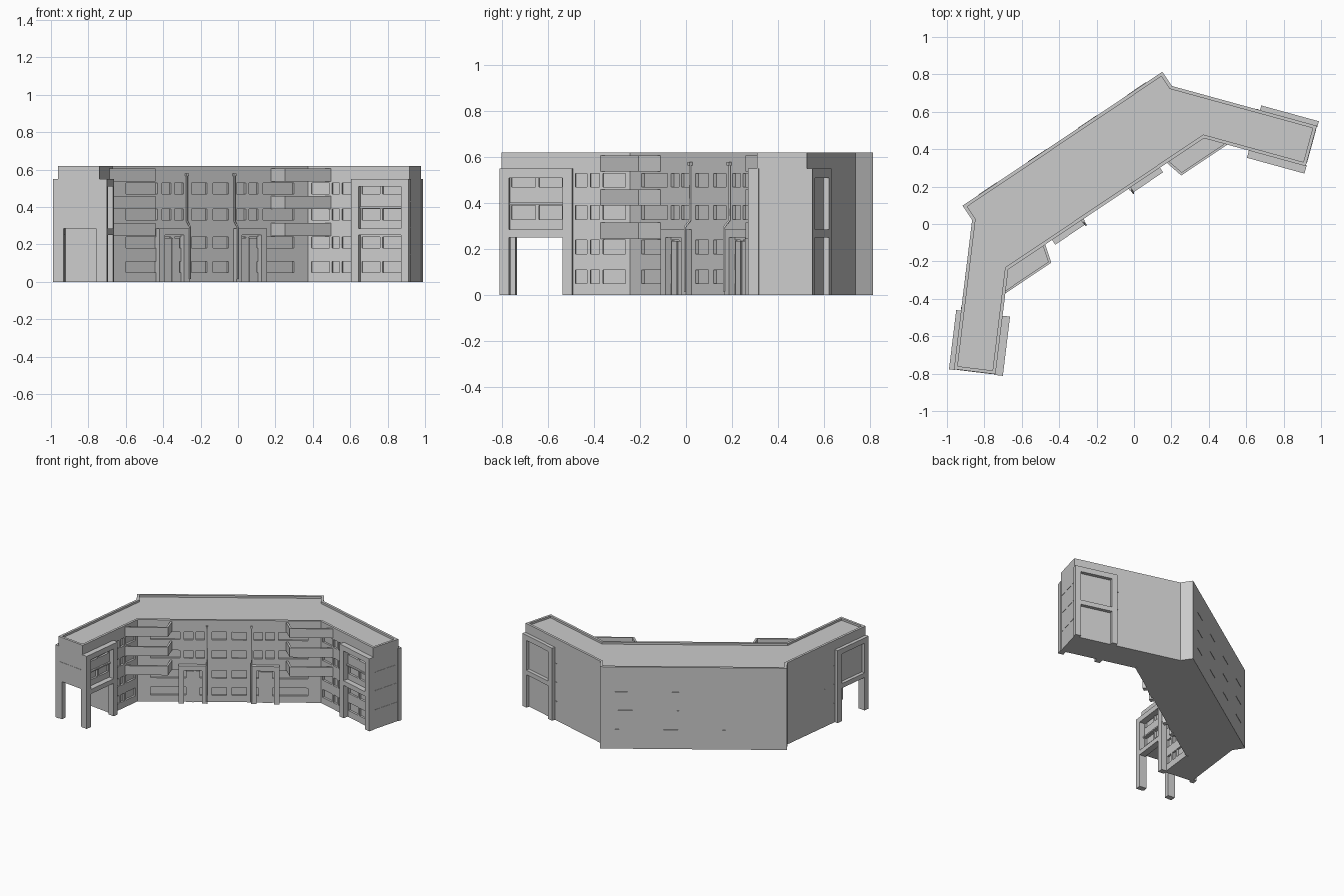
import bpy, bmesh, math
from mathutils import Vector

if "Cube" in bpy.data.objects:
    bpy.data.objects.remove(bpy.data.objects["Cube"])

# Local plan: s along the main block, t out of its front wall, z up
ANG = math.radians(33.85)
U = Vector((math.cos(ANG), math.sin(ANG)))
N = Vector((math.sin(ANG), -math.cos(ANG)))
F = Vector((-0.156, 0.118))
WA = math.radians(40.8)
SW, CW = math.sin(WA), math.cos(WA)
END, OPEN_W = 0.565, 0.27
ROWS = [(0.05, 0.11), (0.18, 0.24), (0.33, 0.39), (0.47, 0.53)]
ROOF, TOP, DECK = 0.605, 0.62, 0.285
parts = {}


def main(s, t):
    return (s, t)


def wing(side):
    # w runs along the wing, p across it towards the outside
    return lambda w, p: (side * (0.643 + SW * w + CW * p), CW * w - SW * p)


def prism(name, pts, z0, z1):
    bm = parts.setdefault(name, bmesh.new())
    rings = []
    for z in (z0, z1):
        rings.append([bm.verts.new((*(F + U * s + N * t), z)) for s, t in pts])
    lo, hi = rings
    faces = [bm.faces.new(lo), bm.faces.new(hi)]
    for i in range(len(pts)):
        j = (i + 1) % len(pts)
        faces.append(bm.faces.new((lo[i], lo[j], hi[j], hi[i])))
    bmesh.ops.recalc_face_normals(bm, faces=faces)


def block(name, f, a0, a1, b0, b1, z0, z1):
    prism(name, [f(a0, b0), f(a1, b0), f(a1, b1), f(a0, b1)], z0, z1)


def inset(pts, d):
    out = []
    for i, p in enumerate(pts):
        a, b, c = Vector(pts[i - 1]), Vector(p), Vector(pts[(i + 1) % len(pts)])
        d1, d2 = (b - a).normalized(), (c - b).normalized()
        n1, n2 = Vector((-d1.y, d1.x)), Vector((-d2.y, d2.x))
        m = n1 + n2
        out.append(tuple(b + m * (d / (1 + n1.dot(n2)))))
    return out


def outline(depth, left_end=END):
    # counter-clockwise in (s, t)
    L, R = wing(-1), wing(1)
    t, p = 0.012 - depth, depth - 0.018
    s = 0.643 + (p + SW * t) / CW
    return [(-0.643, -0.407), (0.643, -0.407), (0.643, -0.315), R(END, 0.206), R(END, p),
            (s, t), (-s, t), L(left_end, p), L(left_end, 0.206), (-0.643, -0.315)]


def facade(name, f, a0, a1, b0, b1, windows, zmin=0.0):
    # spandrel bands, and piers between the recessed windows
    z = zmin
    for r0, r1 in [r for r in ROWS if r[0] > zmin]:
        block(name, f, a0, a1, b0, b1, z, r0)
        x = a0
        for w0, w1 in windows:
            block(name, f, x, w0, b0, b1, r0, r1)
            x = w1
        block(name, f, x, a1, b0, b1, r0, r1)
        z = r1


# solid body, raised over the passage in the left wing
prism("lower_body", outline(0.015, OPEN_W), 0, DECK)
prism("upper_body", outline(0.015), DECK, 0.53)
prism("roof_slab", outline(0), 0.53, ROOF)
rim, inner = outline(0), inset(outline(0), 0.018)
for i in range(len(rim)):
    j = (i + 1) % len(rim)
    prism("parapet", [rim[i], rim[j], inner[j], inner[i]], ROOF, TOP)

# main front with mirrored window pattern
half = [(0.02, 0.12), (0.17, 0.23), (0.25, 0.31), (0.34, 0.54)]
wins = [(-b, -a) for a, b in reversed(half)] + half
facade("main_front", main, -0.63, 0.63, -0.003, 0.012, wins)

for side, tag in ((-1, "left"), (1, "right")):
    f = wing(side)
    m = lambda s, t, k=side: (k * s, t)

    # courtyard walls of the wing
    facade(tag + "_wing_front", f, -0.003, OPEN_W, -0.018, -0.003,
           [(0.02, 0.12), (0.135, 0.175), (0.19, 0.24)])
    facade(tag + "_wing_end_front", f, OPEN_W, END, -0.018, -0.003,
           [(0.3, 0.4), (0.415, 0.52)], DECK if side < 0 else 0.0)

    # portal frames on both sides of the wing end
    for p0, p1 in ((-0.058, -0.01), (0.2, 0.232)):
        n = tag + "_wing_frame"
        block(n, f, 0.25, 0.292, p0, p1, 0, 0.51)
        block(n, f, 0.527, 0.569, p0, p1, 0, 0.51)
        block(n, f, 0.25, 0.569, p0, p1, 0.51, 0.55)
        block(n, f, 0.292, 0.527, p0, p1, 0.25, DECK)
    block(tag + "_frame_rail", f, 0.292, 0.527, -0.03, -0.01, 0.392, 0.402)
    if side < 0:
        for p0, p1 in ((-0.01, 0.0), (0.175, 0.2)):
            block("passage_leg", f, 0.527, 0.565, p0, p1, 0, DECK)

    # corner balconies: floor, slanted side and front railing
    for z in (0.245, 0.39, 0.537):
        n = tag + "_balconies"
        prism(n, [m(0.39, 0.005), m(0.418, 0.11), m(0.722, 0.11), m(0.63, 0.005)], z, z + 0.012)
        prism(n, [m(0.39, 0.005), m(0.418, 0.11), m(0.43, 0.098), m(0.404, 0.005)], z + 0.012, z + 0.07)
        prism(n, [m(0.418, 0.11), m(0.722, 0.11), m(0.711, 0.098), m(0.43, 0.098)], z + 0.012, z + 0.07)

    # entrance portal and door
    n = tag + "_entrance"
    block(n, m, 0.15, 0.187, 0.0, 0.042, 0, 0.25)
    block(n, m, 0.31, 0.347, 0.0, 0.042, 0, 0.25)
    block(n, m, 0.15, 0.347, 0.0, 0.042, 0.25, 0.285)
    block(tag + "_door", m, 0.2, 0.297, 0.0, 0.018, 0, 0.235)
    block(tag + "_door", m, 0.246, 0.251, 0.0, 0.023, 0, 0.235)

    # thin floor joints on the wing's outer and end faces
    for z in (0.145, 0.29, 0.43):
        block("floor_joints", f, 0.23, 0.245, 0.204, 0.208, z - 0.002, z + 0.002)
        if side > 0 or z > 0.3:
            block("floor_joints", f, END - 0.01, END + 0.002, 0.0, 0.19, z - 0.002, z + 0.002)

    # drainpipe stepping out over the entrance
    cu = bpy.data.curves.new(tag + "_drainpipe", 'CURVE')
    cu.dimensions = '3D'
    cu.bevel_depth = 0.005
    cu.bevel_resolution = 1
    cu.use_fill_caps = True
    sp = cu.splines.new('POLY')
    path = [(0.018, 0.58), (0.018, 0.325), (0.046, 0.295), (0.046, 0.015)]
    sp.points.add(len(path) - 1)
    for pt, (t, z) in zip(sp.points, path):
        pt.co = (*(F + U * side * 0.153 + N * t), z, 1)
    bpy.context.collection.objects.link(bpy.data.objects.new(tag + "_drainpipe", cu))
    block(tag + "_pipe_hopper", m, 0.145, 0.161, 0.008, 0.026, 0.565, 0.58)

# short joints on the back wall
for z in (0.145, 0.29, 0.43):
    for k in range(4):
        s = -0.48 + 0.32 * k
        block("floor_joints", main, s - 0.06, s + 0.06, -0.409, -0.405, z - 0.002, z + 0.002)

for name, bm in parts.items():
    me = bpy.data.meshes.new(name)
    bm.to_mesh(me)
    bm.free()
    bpy.context.collection.objects.link(bpy.data.objects.new(name, me))
